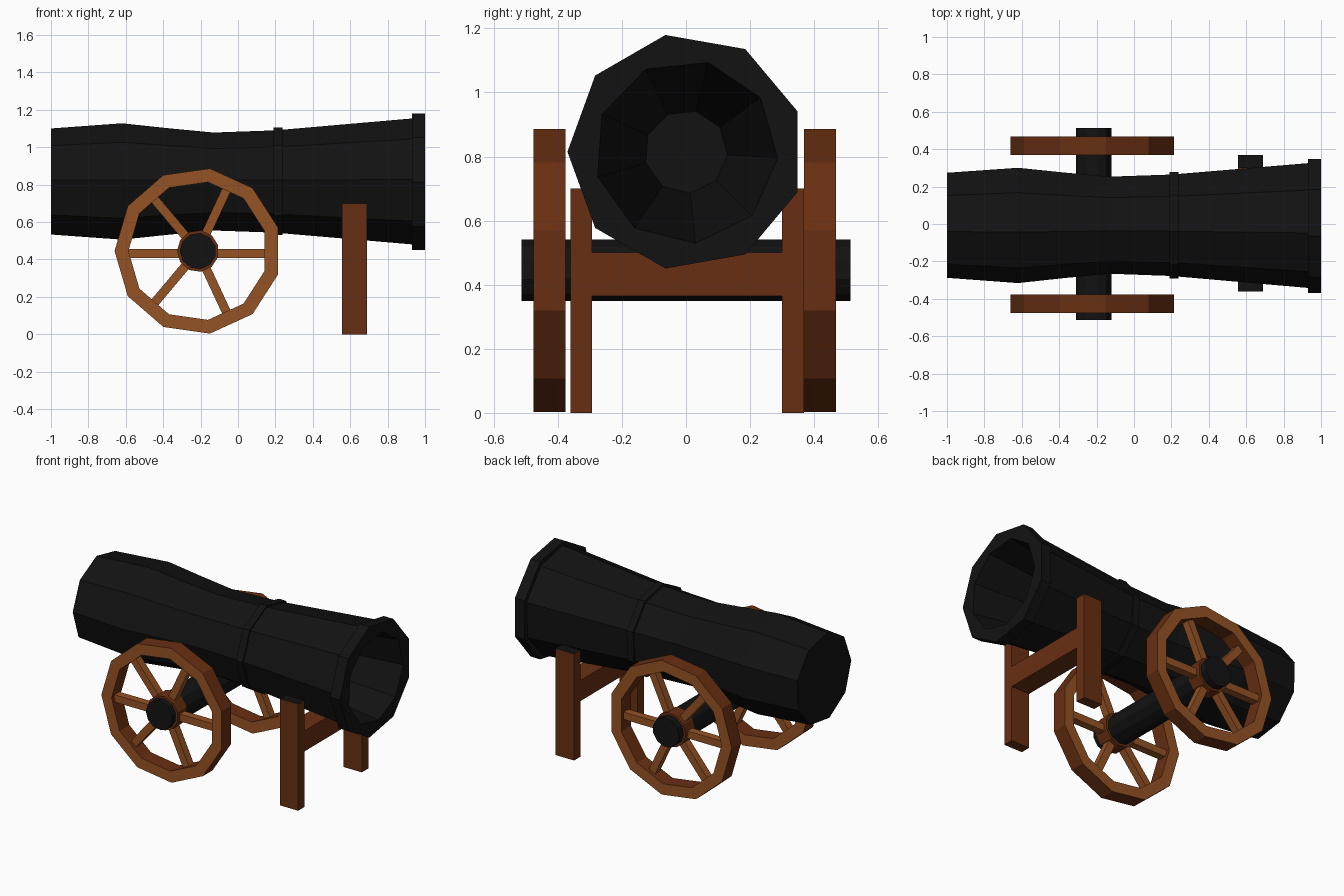
import bpy, bmesh
from math import sin, cos, radians, pi
from mathutils import Matrix, Vector

if "Cube" in bpy.data.objects:
    bpy.data.objects.remove(bpy.data.objects["Cube"])


def material(name, rgb):
    m = bpy.data.materials.new(name)
    m.diffuse_color = (*rgb, 1)
    m.use_nodes = True
    m.node_tree.nodes["Principled BSDF"].inputs["Base Color"].default_value = m.diffuse_color
    return m


IRON = material("black iron", (0.006, 0.006, 0.006))
DARK = material("dark wood", (0.14, 0.028, 0.006))
LIGHT = material("light wood", (0.30, 0.085, 0.018))


def finish(name, bm, *mats):
    bmesh.ops.recalc_face_normals(bm, faces=bm.faces)
    me = bpy.data.meshes.new(name)
    bm.to_mesh(me)
    bm.free()
    for m in mats:
        me.materials.append(m)
    ob = bpy.data.objects.new(name, me)
    bpy.context.collection.objects.link(ob)
    return ob


def skin(bm, rings, closed=False):
    """Bridge rings of points; cap the ends, or join last to first."""
    vs = [[bm.verts.new(p) for p in r] for r in rings]
    n = len(vs[0])
    pairs = list(zip(vs, vs[1:])) + ([(vs[-1], vs[0])] if closed else [])
    for a, b in pairs:
        for i in range(n):
            j = (i + 1) % n
            bm.faces.new((a[i], a[j], b[j], b[i]))
    if not closed:
        bm.faces.new(vs[0])
        bm.faces.new(vs[-1])


def x_ring(x, r, deg, z=0.815, n=9):
    a = [radians(deg) + 2 * pi * k / n for k in range(n)]
    return [(x, r * cos(t), z + r * sin(t)) for t in a]


WX, WZ = -0.214, 0.445  # wheel centre


def y_ring(y, r, n):
    a = [pi + 2 * pi * k / n for k in range(n)]
    return [(WX + r * cos(t), y, WZ + r * sin(t)) for t in a]


# Barrel: outer profile, muzzle ring, then tapered bore
profile = [(-1, 0.288, 178), (-0.62, 0.316, 178), (-0.38, 0.29, 178),
           (-0.13, 0.266, 178), (0.2, 0.278, 178), (0.93, 0.342, 178),
           (0.93, 0.37, 180), (1, 0.37, 180), (1, 0.287, 196), (0, 0.13, 196)]
bm = bmesh.new()
skin(bm, [x_ring(*p) for p in profile])
finish("barrel", bm, IRON)

# Raised band around the barrel
bm = bmesh.new()
skin(bm, [x_ring(x, r, 178) for x, r in
          ((0.19, 0.27), (0.19, 0.292), (0.237, 0.292), (0.237, 0.27))], closed=True)
finish("barrel_band", bm, IRON)

# Axle
bm = bmesh.new()
skin(bm, [y_ring(y, 0.097, 11) for y in (-0.513, 0.513)])
finish("axle", bm, IRON)


def hoop(name, yc, half, r_in, r_out, mats):
    bm = bmesh.new()
    skin(bm, [y_ring(yc + d, r, 11) for d, r in
              ((-half, r_out), (half, r_out), (half, r_in), (-half, r_in))], closed=True)
    bm.normal_update()
    for f in bm.faces:
        if len(mats) > 1 and abs(f.normal.y) > 0.9:
            f.material_index = 1
    finish(name, bm, *mats)


# Wheels: rim, hub and six spokes each
for side, yc in (("left", -0.426), ("right", 0.418)):
    hoop(side + "_wheel_rim", yc, 0.05, 0.372, 0.446, (DARK, LIGHT))
    hoop(side + "_wheel_hub", yc, 0.05, 0.09, 0.112, (DARK,))
    bm = bmesh.new()
    for deg in (0, 65, 130, 180, 230, 295):
        mat = (Matrix.Translation((WX, yc, WZ - (0.012 if deg % 180 == 0 else 0)))
               @ Matrix.Rotation(-radians(deg), 4, 'Y')
               @ Matrix.Translation((0.24, 0, 0))
               @ Matrix.Diagonal((0.28, 0.05, 0.048, 1)))
        bmesh.ops.create_cube(bm, size=1, matrix=mat)
    finish(side + "_wheel_spokes", bm, LIGHT)

# Front stand: H-shaped outline extruded along x, with dark leg tops
outline = [(-0.36, 0), (-0.293, 0), (-0.293, 0.365), (0.3, 0.365), (0.3, 0), (0.368, 0),
           (0.368, 0.7), (0.3, 0.7), (0.3, 0.5), (-0.293, 0.5), (-0.293, 0.7), (-0.36, 0.7)]
bm = bmesh.new()
skin(bm, [[(x, y, z) for y, z in outline] for x in (0.556, 0.69)])
for f in bm.faces:
    if all(v.co.z > 0.69 for v in f.verts):
        f.material_index = 1
finish("front_stand", bm, DARK, IRON)
